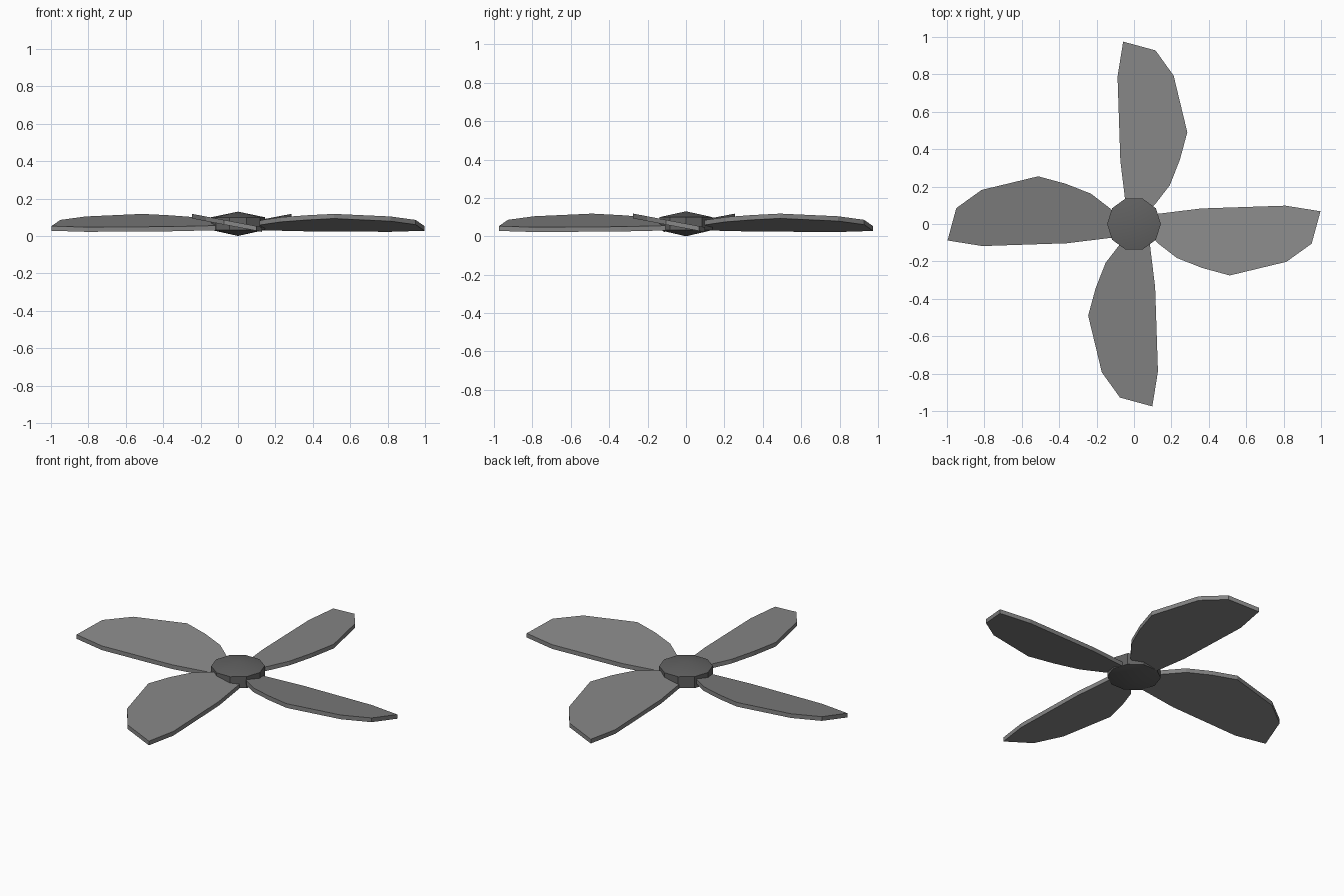
import bpy, bmesh, math
from mathutils import Matrix

if "Cube" in bpy.data.objects:
    bpy.data.objects.remove(bpy.data.objects["Cube"])


def material(name, v):
    m = bpy.data.materials.new(name)
    m.diffuse_color = (v, v, v, 1)
    m.use_nodes = True
    m.node_tree.nodes["Principled BSDF"].inputs["Base Color"].default_value = m.diffuse_color
    return m


blade_grey = material("blade grey", 0.235)
hub_grey = material("hub dark grey", 0.12)


def make_object(name, bm, mat):
    bmesh.ops.recalc_face_normals(bm, faces=bm.faces)
    me = bpy.data.meshes.new(name)
    bm.to_mesh(me)
    bm.free()
    me.materials.append(mat)
    ob = bpy.data.objects.new(name, me)
    bpy.context.collection.objects.link(ob)
    return ob


# Blade outline, pointing along +x
OUTLINE = [(0.09, 0.06), (0.36, 0.093), (0.81, 0.108), (0.997, 0.078),
           (0.95, -0.095), (0.815, -0.192), (0.512, -0.265),
           (0.365, -0.225), (0.23, -0.172), (0.13, -0.095), (0.09, -0.05)]
THICK = 0.025


def blade(name, quarter, centre, inset):
    # Flat pitched plate: the -y edge is the high one
    bm = bmesh.new()
    top = [bm.verts.new((x - inset, y, 0.0677 - 0.19 * y)) for x, y in OUTLINE]
    face = bm.faces.new(top)
    ext = bmesh.ops.extrude_face_region(bm, geom=[face], use_keep_orig=True)
    low = [g for g in ext["geom"] if isinstance(g, bmesh.types.BMVert)]
    bmesh.ops.translate(bm, verts=low, vec=(0, 0, -THICK))
    turn = Matrix.Rotation(quarter * math.pi / 2, 4, 'Z')
    bm.transform(Matrix.Translation((centre[0], centre[1], 0)) @ turn)
    make_object(name, bm, blade_grey)


blade("blade_right", 0, (0, -0.01), 0)
blade("blade_back", 1, (0.02, 0), 0.022)
blade("blade_left", 2, (0, -0.01), 0)
blade("blade_front", 3, (0.02, 0), 0.022)

# Hub: ten-sided drum with shallow cone caps
SIDES, R = 10, 0.144
bm = bmesh.new()
rings = [[bm.verts.new((R * math.cos(2 * math.pi * i / SIDES),
                        R * math.sin(2 * math.pi * i / SIDES), z))
          for i in range(SIDES)] for z in (0.032, 0.1)]
bottom = bm.verts.new((0, 0, 0))
peak = bm.verts.new((0, 0, 0.13))
for i in range(SIDES):
    j = (i + 1) % SIDES
    bm.faces.new((rings[0][i], rings[0][j], rings[1][j], rings[1][i]))
    bm.faces.new((rings[1][i], rings[1][j], peak))
    bm.faces.new((rings[0][j], rings[0][i], bottom))
hub = make_object("hub", bm, hub_grey)
bpy.context.view_layer.objects.active = hub
hub.select_set(True)
bpy.ops.object.shade_smooth_by_angle(angle=math.radians(30))
